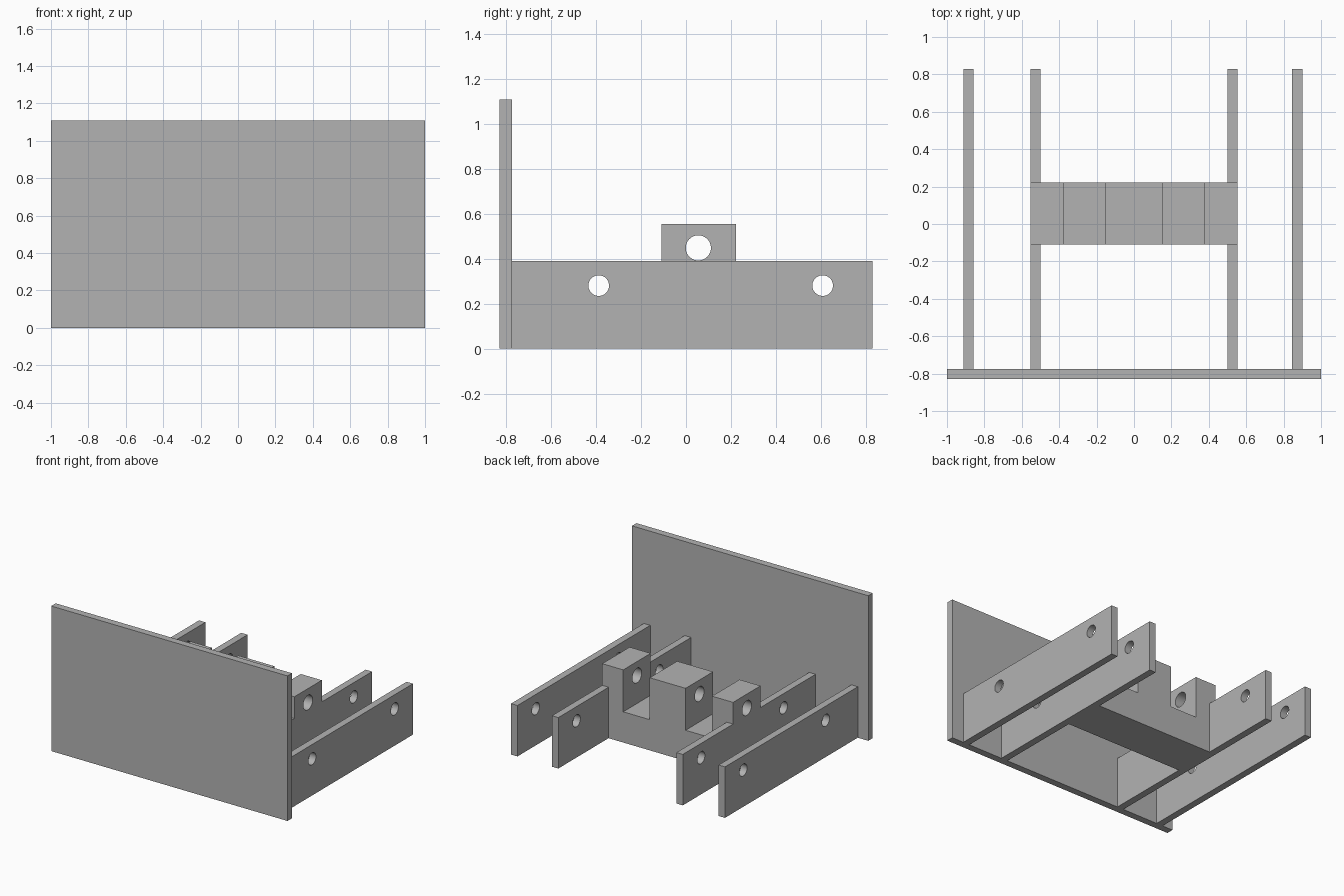
import bpy
import bmesh
from mathutils import Matrix

cube = bpy.data.objects.get("Cube")
if cube:
    bpy.data.objects.remove(cube, do_unlink=True)

grey = bpy.data.materials.new("light grey")
grey.use_nodes = True
colour = (0.45, 0.45, 0.45, 1)
grey.diffuse_color = colour
grey.node_tree.nodes["Principled BSDF"].inputs["Base Color"].default_value = colour


def add_object(name, bm):
    bmesh.ops.recalc_face_normals(bm, faces=bm.faces)
    mesh = bpy.data.meshes.new(name)
    bm.to_mesh(mesh)
    bm.free()
    mesh.materials.append(grey)
    obj = bpy.data.objects.new(name, mesh)
    bpy.context.collection.objects.link(obj)
    return obj


def extrude_profile(name, points, y0, y1):
    """Extrude an x-z outline along y."""
    bm = bmesh.new()
    face = bm.faces.new([bm.verts.new((x, y0, z)) for x, z in points])
    result = bmesh.ops.extrude_face_region(bm, geom=[face])
    verts = [v for v in result["geom"] if isinstance(v, bmesh.types.BMVert)]
    bmesh.ops.translate(bm, verts=verts, vec=(0, y1 - y0, 0))
    return add_object(name, bm)


def box(name, x0, x1, y0, y1, z0, z1):
    return extrude_profile(name, [(x0, z0), (x1, z0), (x1, z1), (x0, z1)], y0, y1)


def drill(obj, y, z, radius):
    """Cut a round hole right through along x."""
    bm = bmesh.new()
    matrix = Matrix.Translation((0, y, z)) @ Matrix.Rotation(1.5707963, 4, "Y")
    bmesh.ops.create_cone(bm, cap_ends=True, segments=48, radius1=radius,
                          radius2=radius, depth=3, matrix=matrix)
    cutter = add_object("drill_cutter", bm)
    cutter.hide_render = True
    mod = obj.modifiers.new("hole", "BOOLEAN")
    mod.operation = "DIFFERENCE"
    mod.solver = "EXACT"
    mod.object = cutter
    bpy.context.view_layer.objects.active = obj
    bpy.ops.object.modifier_apply(modifier=mod.name)
    bpy.data.objects.remove(cutter, do_unlink=True)


def smooth(obj):
    bpy.ops.object.select_all(action="DESELECT")
    obj.select_set(True)
    bpy.context.view_layer.objects.active = obj
    bpy.ops.object.shade_smooth_by_angle()


FRONT, PLATE_BACK, BACK = -0.83, -0.776, 0.83
RAIL_TOP, THICK = 0.39, 0.054

# Upright front plate
box("front_plate", -1, 1, FRONT, PLATE_BACK, 0, 1.11)

# Four side rails, each with two holes
rails = {"right_outer_rail": -0.911, "right_inner_rail": -0.554,
         "left_inner_rail": 0.5, "left_outer_rail": 0.846}
for name, x in rails.items():
    rail = box(name, x, x + THICK, PLATE_BACK, BACK, 0, RAIL_TOP)
    for y in (-0.389, 0.609):
        drill(rail, y, 0.281, 0.046)
    smooth(rail)

# Slotted cross block resting on the inner rails, drilled along its length
half = [(0.5, 0), (0.5, RAIL_TOP), (0.554, RAIL_TOP), (0.554, 0.556),
        (0.376, 0.556), (0.376, 0.235), (0.152, 0.235), (0.152, 0.556)]
outline = half + [(-x, z) for x, z in reversed(half)]
block = extrude_profile("cross_block", outline, -0.11, 0.222)
drill(block, 0.055, 0.449, 0.056)
smooth(block)
